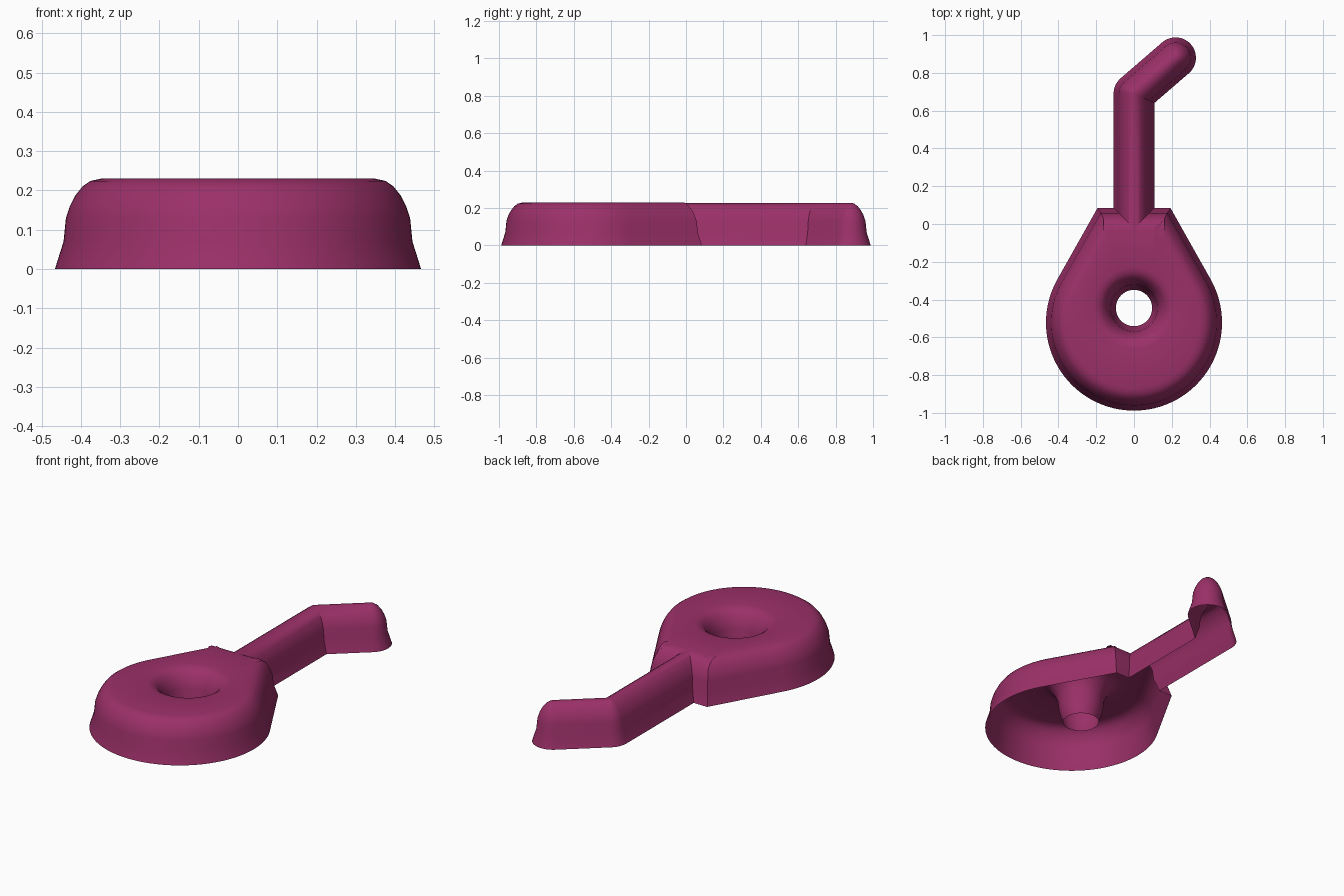
import bpy, bmesh
from math import sin, cos, pi, atan2, hypot
from mathutils import Vector

if "Cube" in bpy.data.objects:
    bpy.data.objects.remove(bpy.data.objects["Cube"])

# Rounded edge profile: (distance in from the rim, height)
EDGE = [(-0.003, -0.05), (0.0, 0.0), (0.022, 0.07), (0.028, 0.13), (0.038, 0.16),
        (0.052, 0.187), (0.07, 0.21), (0.09, 0.224), (0.118, 0.23)]
HOLE_Y = -0.445


def lerp(a, b, n):
    """n points from a towards b, without b."""
    return [Vector(a).lerp(Vector(b), i / n) for i in range(n)]


def inset(pts, d):
    """Mitred inset of a counter-clockwise outline."""
    out = []
    for i, p in enumerate(pts):
        a = (p - pts[i - 1]).normalized()
        b = (pts[(i + 1) % len(pts)] - p).normalized()
        n = Vector((-a.y - b.y, a.x + b.x)).normalized()
        out.append(p + n * (d / max(0.3, n.dot(Vector((-a.y, a.x))))))
    return out


def loft(name, rings, closed):
    """Skin (points, z) rings; either wrap round to the first ring or cap both ends."""
    bm = bmesh.new()
    loops = [[bm.verts.new((p[0], p[1], z)) for p in pts] for pts, z in rings]
    pairs = list(zip(loops, loops[1:]))
    if closed:
        pairs.append((loops[-1], loops[0]))
    else:
        bm.faces.new(loops[0])
        bm.faces.new(loops[-1])
    for lo, hi in pairs:
        n = len(lo)
        for i in range(n):
            j = (i + 1) % n
            bm.faces.new((lo[i], lo[j], hi[j], hi[i]))
    bmesh.ops.recalc_face_normals(bm, faces=bm.faces)
    me = bpy.data.meshes.new(name)
    bm.to_mesh(me)
    bm.free()
    ob = bpy.data.objects.new(name, me)
    bpy.context.collection.objects.link(ob)
    return ob


# Teardrop body with a flared round hole
R, CY, A = 0.466, -0.522, 0.50
arc = [Vector((R * cos(t), CY + R * sin(t)))
       for t in [pi - A + (pi + 2 * A) * i / 72 for i in range(73)]]
tip_r, tip_l = (0.193, 0.085), (-0.193, 0.085)
outline = arc[:-1] + lerp(arc[-1], tip_r, 10) + lerp(tip_r, tip_l, 12) + lerp(tip_l, arc[0], 10)
angles = [atan2(p.y - HOLE_Y, p.x) for p in outline]
rings = [(inset(outline, d), z) for d, z in EDGE]
rings += [([(r * cos(t), HOLE_Y + r * sin(t)) for t in angles], z)
          for r, z in [(0.096 + d, z) for d, z in reversed(EDGE)]]
body = loft("pan_body", rings, True)


# Bent handle with a round end
def handle_outline(w):
    elbow, end = Vector((0, 0.69)), Vector((0.22, 0.88))
    u = (end - elbow).normalized()
    n = Vector((-u.y, u.x))
    phi = atan2(u.y, u.x)
    k = w / (1 + n.dot(Vector((-1, 0))))
    pts = [Vector((w, -0.05)), elbow - (n + Vector((-1, 0))) * k]
    pts += [end + w * Vector((cos(t), sin(t)))
            for t in [phi - pi / 2 + pi * i / 20 for i in range(21)]]
    pts += [elbow + w * Vector((cos(t), sin(t)))
            for t in [phi + pi / 2 + (pi / 2 - phi) * i / 6 for i in range(7)]]
    return pts + [Vector((-w, -0.05))]


W = 0.108
handle_rings = [(handle_outline(W - d), z - (0.03 if z < 0 else 0)) for d, z in EDGE[:-1]]
handle_rings.append((handle_outline(0.006), 0.227))
handle = loft("handle_cutter", handle_rings, False)
handle.hide_render = True

# Join into one skin, then open the underside at the ground
mod = body.modifiers.new("join", 'BOOLEAN')
mod.operation = 'UNION'
mod.solver = 'EXACT'
mod.object = handle
bpy.context.view_layer.objects.active = body
body.select_set(True)
bpy.ops.object.modifier_apply(modifier=mod.name)
bpy.data.objects.remove(handle)
bm = bmesh.new()
bm.from_mesh(body.data)
bmesh.ops.bisect_plane(bm, geom=bm.verts[:] + bm.edges[:] + bm.faces[:], dist=1e-5,
                       plane_co=(0, 0, 0), plane_no=(0, 0, 1), clear_inner=True)
bm.to_mesh(body.data)
bm.free()
bpy.ops.object.shade_smooth_by_angle(angle=0.6)

mat = bpy.data.materials.new("magenta")
mat.diffuse_color = (0.33, 0.03, 0.14, 1)
mat.use_nodes = True
mat.node_tree.nodes["Principled BSDF"].inputs["Base Color"].default_value = mat.diffuse_color
body.data.materials.clear()
body.data.materials.append(mat)
